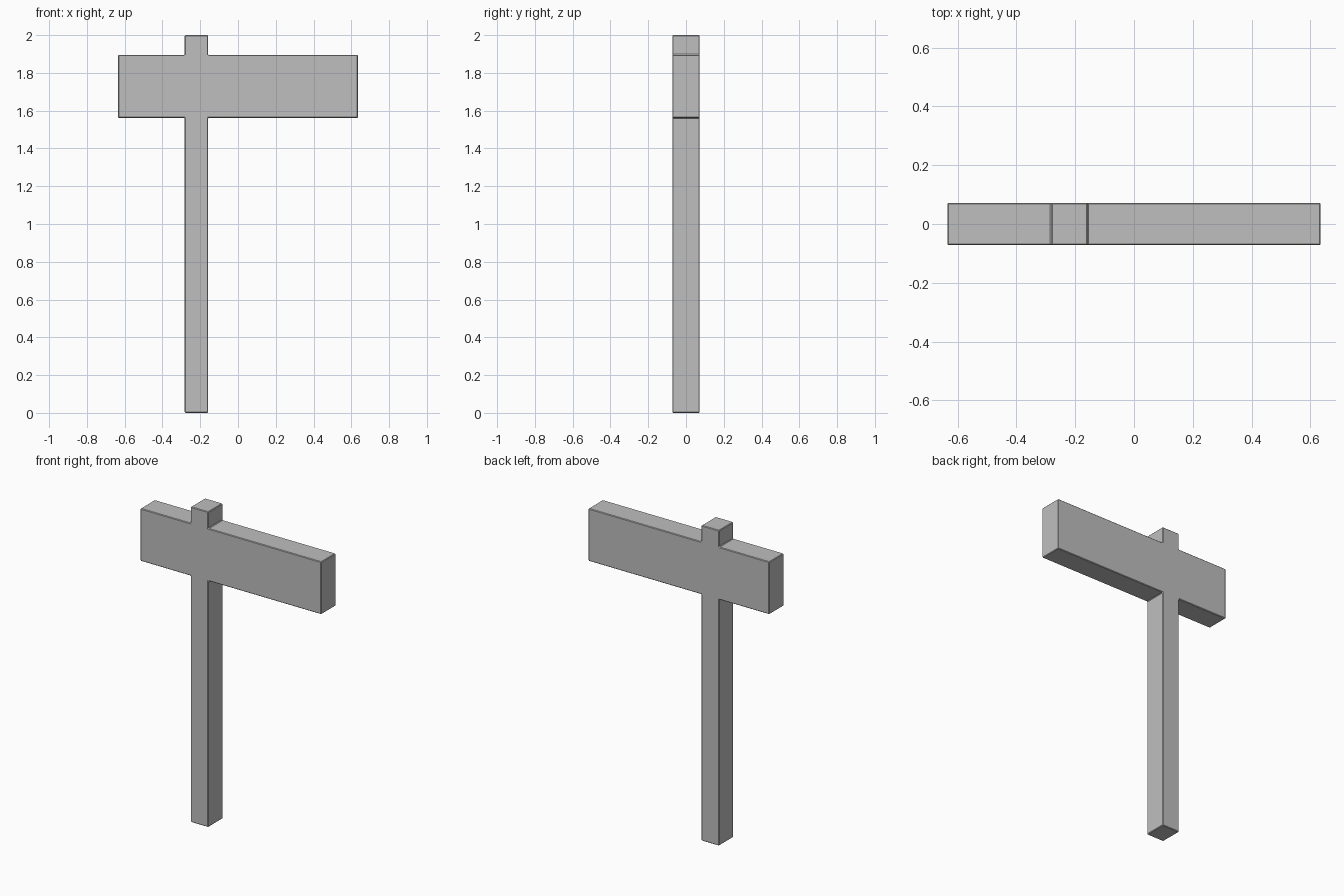
import bpy
import bmesh

cube = bpy.data.objects.get("Cube")
if cube:
    bpy.data.objects.remove(cube, do_unlink=True)

# Plain grey material
grey = bpy.data.materials.new("plain grey")
grey.use_nodes = True
colour = (0.52, 0.52, 0.52, 1)
grey.diffuse_color = colour
grey.node_tree.nodes["Principled BSDF"].inputs["Base Color"].default_value = colour

# Main sizes
HEIGHT = 2.0
HALF_DEPTH = 0.072
POST_LEFT, POST_RIGHT = -0.282, -0.158
BOARD_HALF = 0.635
BOARD_LOW, BOARD_HIGH = 1.562, 1.895

# Outline of the post with its flush board, anticlockwise from the foot
outline = [
    (POST_LEFT, 0), (POST_RIGHT, 0),
    (POST_RIGHT, BOARD_LOW), (BOARD_HALF, BOARD_LOW),
    (BOARD_HALF, BOARD_HIGH), (POST_RIGHT, BOARD_HIGH),
    (POST_RIGHT, HEIGHT), (POST_LEFT, HEIGHT),
    (POST_LEFT, BOARD_HIGH), (-BOARD_HALF, BOARD_HIGH),
    (-BOARD_HALF, BOARD_LOW), (POST_LEFT, BOARD_LOW),
]

# Extrude the outline from front to back
bm = bmesh.new()
front = bm.faces.new([bm.verts.new((x, -HALF_DEPTH, z)) for x, z in outline])
extruded = bmesh.ops.extrude_face_region(bm, geom=[front], use_keep_orig=True)
back_verts = [g for g in extruded["geom"] if isinstance(g, bmesh.types.BMVert)]
bmesh.ops.translate(bm, vec=(0, 2 * HALF_DEPTH, 0), verts=back_verts)
bmesh.ops.recalc_face_normals(bm, faces=bm.faces)

mesh = bpy.data.meshes.new("signpost")
bm.to_mesh(mesh)
bm.free()
mesh.materials.append(grey)
signpost = bpy.data.objects.new("signpost", mesh)
bpy.context.collection.objects.link(signpost)

# Slightly worn edges
bevel = signpost.modifiers.new("worn edges", 'BEVEL')
bevel.width = 0.004
bevel.segments = 1
bevel.limit_method = 'ANGLE'
